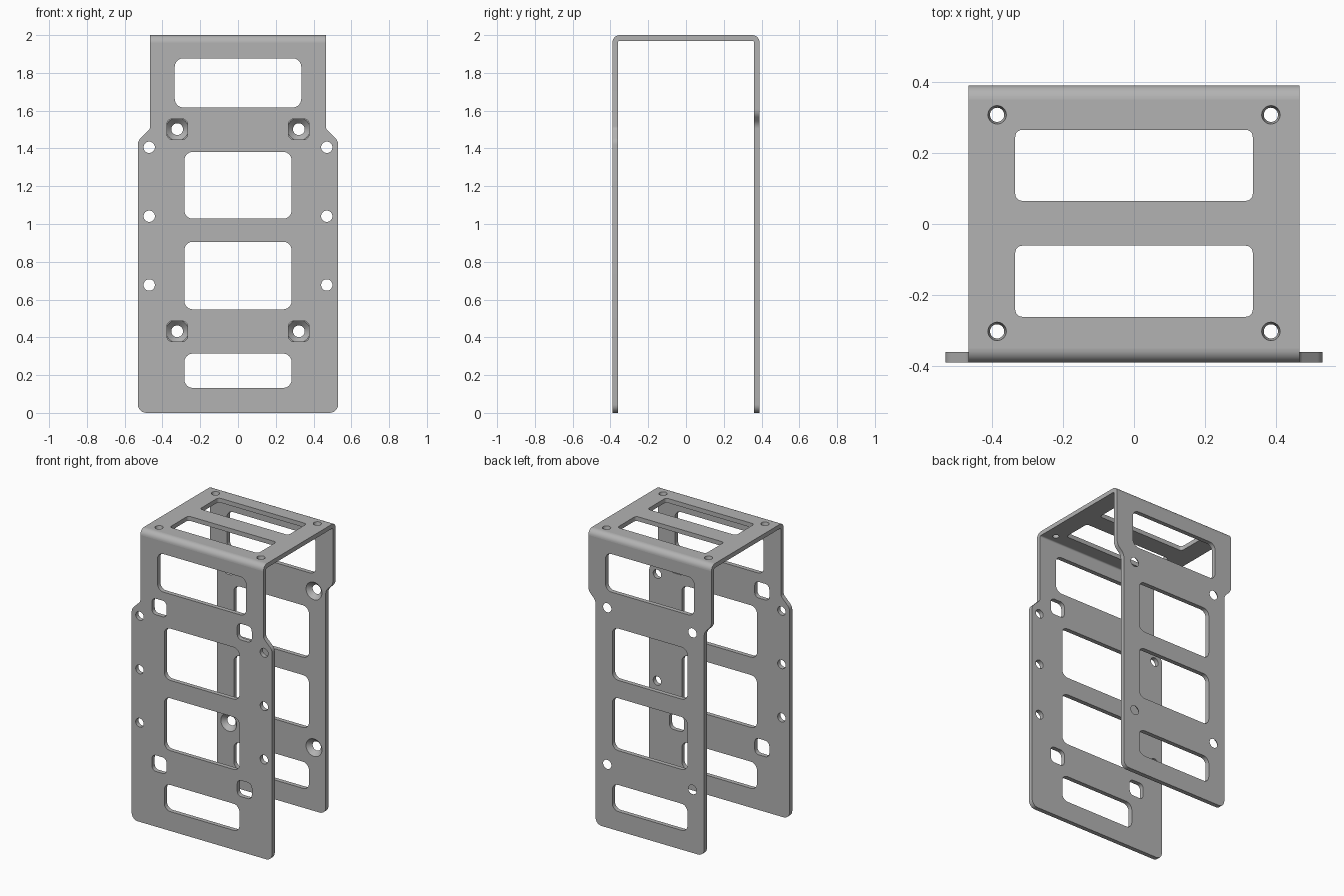
import bpy, bmesh, math
from mathutils import Vector

if "Cube" in bpy.data.objects:
    bpy.data.objects.remove(bpy.data.objects["Cube"], do_unlink=True)

T = 0.03        # sheet thickness
HALF_Y = 0.39   # half depth
TOP = 2.0
BEND = 0.04     # outer bend radius
NECK = 0.465    # half width at the bends

metal = bpy.data.materials.new("grey metal")
metal.use_nodes = True
grey = (0.45, 0.45, 0.45, 1)
metal.diffuse_color = grey
metal.node_tree.nodes["Principled BSDF"].inputs["Base Color"].default_value = grey


def fillet(corners, steps=6):
    """Closed 2D outline from (u, v, radius) corners."""
    pts = []
    for i, (u, v, r) in enumerate(corners):
        p = Vector((u, v))
        if r == 0:
            pts.append(p)
            continue
        a = (Vector(corners[i - 1][:2]) - p).normalized()
        b = (Vector(corners[(i + 1) % len(corners)][:2]) - p).normalized()
        half = a.angle(b) / 2
        centre = p + (a + b).normalized() * (r / math.sin(half))
        start = p + a * (r / math.tan(half)) - centre
        end = p + b * (r / math.tan(half)) - centre
        for k in range(steps + 1):
            f = k / steps
            w = math.pi - 2 * half
            pts.append(centre + (start * math.sin((1 - f) * w) + end * math.sin(f * w)) / math.sin(w))
    return pts


def mirrored(right_side):
    return fillet(right_side + [(-u, v, r) for u, v, r in reversed(right_side)])


def window(u, v, hu, hv, r):
    pts = fillet([(u - hu, v - hv, r), (u + hu, v - hv, r), (u + hu, v + hv, r), (u - hu, v + hv, r)])
    return pts, pts


def hole(u, v, r_face, r_far, n=32):
    """Round hole whose two rims may differ, which gives a countersink."""
    ring = [Vector((math.cos(2 * math.pi * k / n), math.sin(2 * math.pi * k / n))) for k in range(n)]
    return [Vector((u, v)) + d * r_face for d in ring], [Vector((u, v)) + d * r_far for d in ring]


def finish(name, bm):
    bmesh.ops.recalc_face_normals(bm, faces=bm.faces[:])
    mesh = bpy.data.meshes.new(name)
    bm.to_mesh(mesh)
    bm.free()
    mesh.materials.append(metal)
    obj = bpy.data.objects.new(name, mesh)
    bpy.context.collection.objects.link(obj)
    bpy.ops.object.select_all(action='DESELECT')
    obj.select_set(True)
    bpy.context.view_layer.objects.active = obj
    bpy.ops.object.shade_smooth_by_angle(angle=math.radians(30))


def plate(name, outline, holes, place, normal):
    """Flat sheet with openings; place maps (u, v, depth) to the model."""
    bm = bmesh.new()
    loops = [(outline, outline)] + holes
    sides = []
    for side, depth in enumerate((0, T)):
        rings, edges = [], []
        for pair in loops:
            ring = [bm.verts.new(place(p.x, p.y, depth)) for p in pair[side]]
            edges += [bm.edges.new((ring[i - 1], ring[i])) for i in range(len(ring))]
            rings.append(ring)
        bmesh.ops.triangle_fill(bm, use_beauty=True, edges=edges, normal=normal)
        sides.append(rings)
    for near, far in zip(*sides):
        for i in range(len(near)):
            bm.faces.new((near[i - 1], near[i], far[i], far[i - 1]))
    finish(name, bm)


def bend(name, sign, steps=8):
    """Quarter-round fold between the top and a side plate."""
    bm = bmesh.new()
    rows = []
    for k in range(steps + 1):
        a = math.pi / 2 * k / steps
        row = []
        for x, r in ((-NECK, BEND), (NECK, BEND), (NECK, BEND - T), (-NECK, BEND - T)):
            y = sign * (HALF_Y - BEND + r * math.cos(a))
            row.append(bm.verts.new((x, y, TOP - BEND + r * math.sin(a))))
        rows.append(row)
    for lo, hi in zip(rows, rows[1:]):
        for i in range(4):
            bm.faces.new((lo[i - 1], lo[i], hi[i], hi[i - 1]))
    finish(name, bm)


# Windows shared by the front and back plates
side_windows = [
    window(0, 1.747, 0.335, 0.13, 0.045),
    window(0, 1.205, 0.284, 0.177, 0.045),
    window(0, 0.727, 0.284, 0.179, 0.045),
    window(0, 0.223, 0.284, 0.091, 0.045),
]
SCREW_X, SCREW_Z = 0.322, (1.502, 0.432)

# Front plate: wide, with access openings and edge holes
front_holes = list(side_windows)
back_holes = list(side_windows)
for s in (-1, 1):
    for z in SCREW_Z:
        front_holes.append(window(s * SCREW_X, z, 0.055, 0.055, 0.03))
        back_holes.append(hole(s * SCREW_X, z, 0.06, 0.031))
    for z in (1.406, 1.041, 0.677):
        front_holes.append(hole(s * 0.47, z, 0.03, 0.03))

plate("front_plate",
      mirrored([(0.53, 0, 0.045), (0.53, 1.44, 0.05), (NECK, 1.505, 0.03), (NECK, TOP - BEND, 0)]),
      front_holes, lambda u, v, d: (u, -HALF_Y + d, v), (0, -1, 0))

# Back plate: narrower below the shoulders, countersunk from the inside
plate("back_plate",
      mirrored([(0.41, 0, 0.045), (0.41, 1.528, 0.06), (NECK, 1.583, 0.06), (NECK, TOP - BEND, 0)]),
      back_holes, lambda u, v, d: (u, HALF_Y - T + d, v), (0, 1, 0))

# Top plate with two slots and four corner holes
edge = HALF_Y - BEND
top_holes = [window(0, y, 0.334, 0.1, 0.02) for y in (0.165, -0.161)]
top_holes += [hole(s * 0.385, y, 0.026, 0.02) for s in (-1, 1) for y in (0.307, -0.302)]
plate("top_plate", mirrored([(NECK, -edge, 0), (NECK, edge, 0)]),
      top_holes, lambda u, v, d: (u, v, TOP - d), (0, 0, 1))

bend("front_bend", -1)
bend("back_bend", 1)
